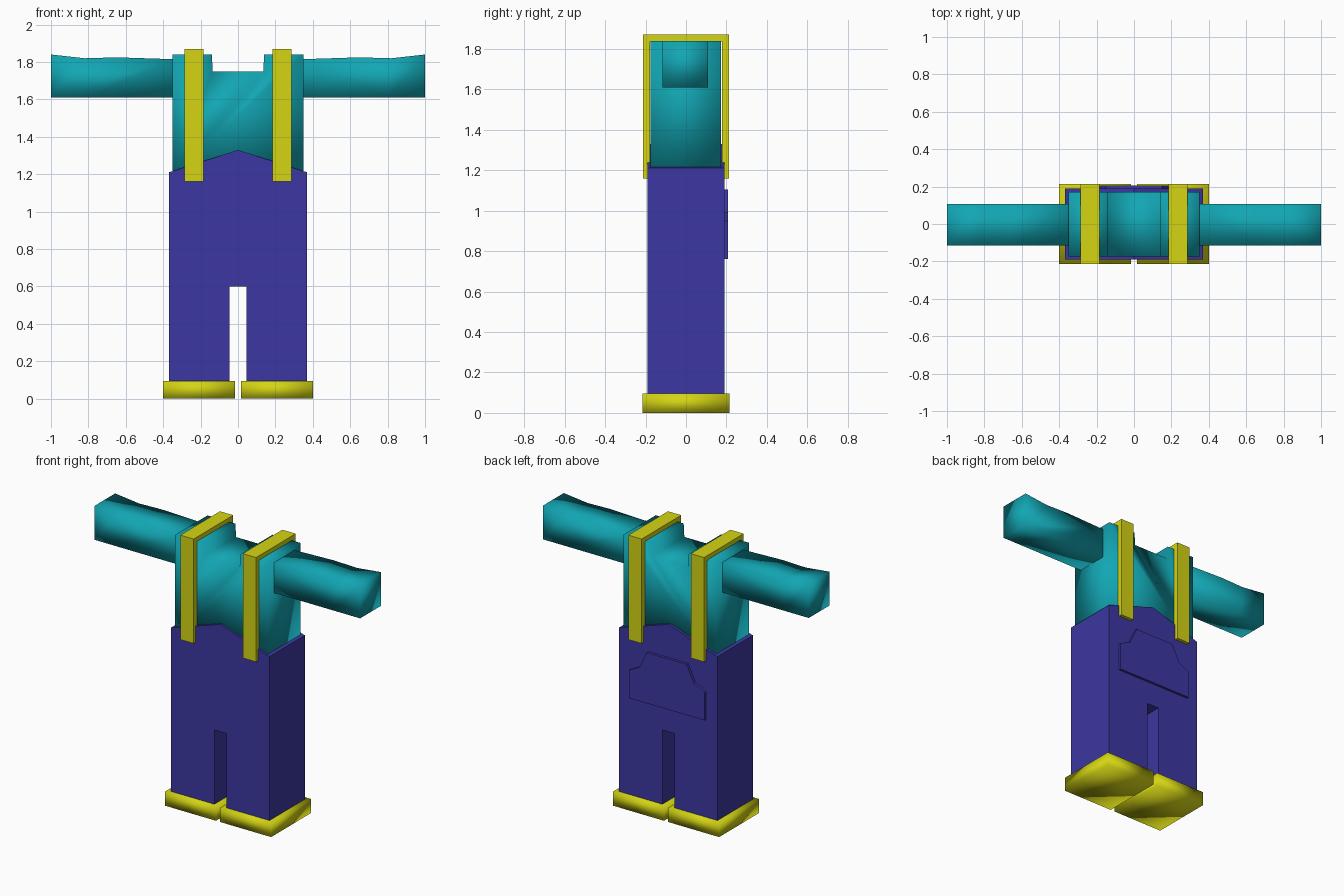
import bpy, bmesh

if "Cube" in bpy.data.objects:
    bpy.data.objects.remove(bpy.data.objects["Cube"])


def material(name, rgb):
    m = bpy.data.materials.new(name)
    m.diffuse_color = (*rgb, 1)
    m.use_nodes = True
    m.node_tree.nodes["Principled BSDF"].inputs["Base Color"].default_value = m.diffuse_color
    return m


TEAL = material("teal", (0.006, 0.38, 0.45))
YELLOW = material("yellow", (0.66, 0.66, 0.007))
INDIGO = material("indigo", (0.045, 0.038, 0.36))


def extrude_profile(name, points, y0, y1, mat, smooth=False):
    """Extrude an x/z outline from y0 to y1."""
    bm = bmesh.new()
    face = bm.faces.new([bm.verts.new((x, y0, z)) for x, z in points])
    out = bmesh.ops.extrude_face_region(bm, geom=[face])
    verts = [v for v in out["geom"] if isinstance(v, bmesh.types.BMVert)]
    bmesh.ops.translate(bm, verts=verts, vec=(0, y1 - y0, 0))
    bmesh.ops.recalc_face_normals(bm, faces=bm.faces)
    for f in bm.faces:
        f.smooth = smooth
    mesh = bpy.data.meshes.new(name)
    bm.to_mesh(mesh)
    bm.free()
    mesh.materials.append(mat)
    obj = bpy.data.objects.new(name, mesh)
    bpy.context.collection.objects.link(obj)
    return obj


def mirrored(half):
    """Complete an outline given for +x, running from bottom to top."""
    return half + [(-x, z) for x, z in reversed(half) if x > 0]


# Trousers with a peaked waist and a gap between the legs
extrude_profile("trousers", mirrored(
    [(0.045, 0.6), (0.045, 0.09), (0.37, 0.09), (0.37, 1.21), (0, 1.33)]),
    -0.19, 0.19, INDIGO)

# Back pocket with slanted openings
extrude_profile("back_pocket", mirrored(
    [(0.285, 0.76), (0.285, 0.95), (0.205, 0.99), (0.15, 1.105)]),
    0.18, 0.207, INDIGO)

# Shirt body with a neck notch
extrude_profile("shirt", mirrored(
    [(0.35, 1.18), (0.35, 1.84), (0.14, 1.84), (0.135, 1.75)]),
    -0.175, 0.172, TEAL, True)

for side, s in (("left", -1), ("right", 1)):
    # Sleeve, slightly raised at the cuff
    extrude_profile(side + "_sleeve", [(s * x, z) for x, z in (
        (0.34, 1.61), (0.8, 1.61), (1.0, 1.61), (1.0, 1.84), (0.82, 1.82),
        (0.65, 1.825), (0.34, 1.815))], -0.115, 0.108, TEAL, True)

    # Shoe
    extrude_profile(side + "_shoe", [(s * x, z) for x, z in (
        (0.015, 0), (0.4, 0), (0.4, 0.095), (0.015, 0.095))],
        -0.215, 0.215, YELLOW, True)

    # Suspender strap: an inverted U over the shoulder
    y, z, t = 0.213, 1.87, 0.034
    strap = extrude_profile(side + "_strap", [
        (-y, 1.16), (-y + t, 1.16), (-y + t, z - t), (y - t, z - t),
        (y - t, 1.16), (y, 1.16), (y, z), (-y, z)], -0.05, 0.05, YELLOW)
    strap.rotation_euler.z = 1.5707963
    strap.location.x = s * 0.235
